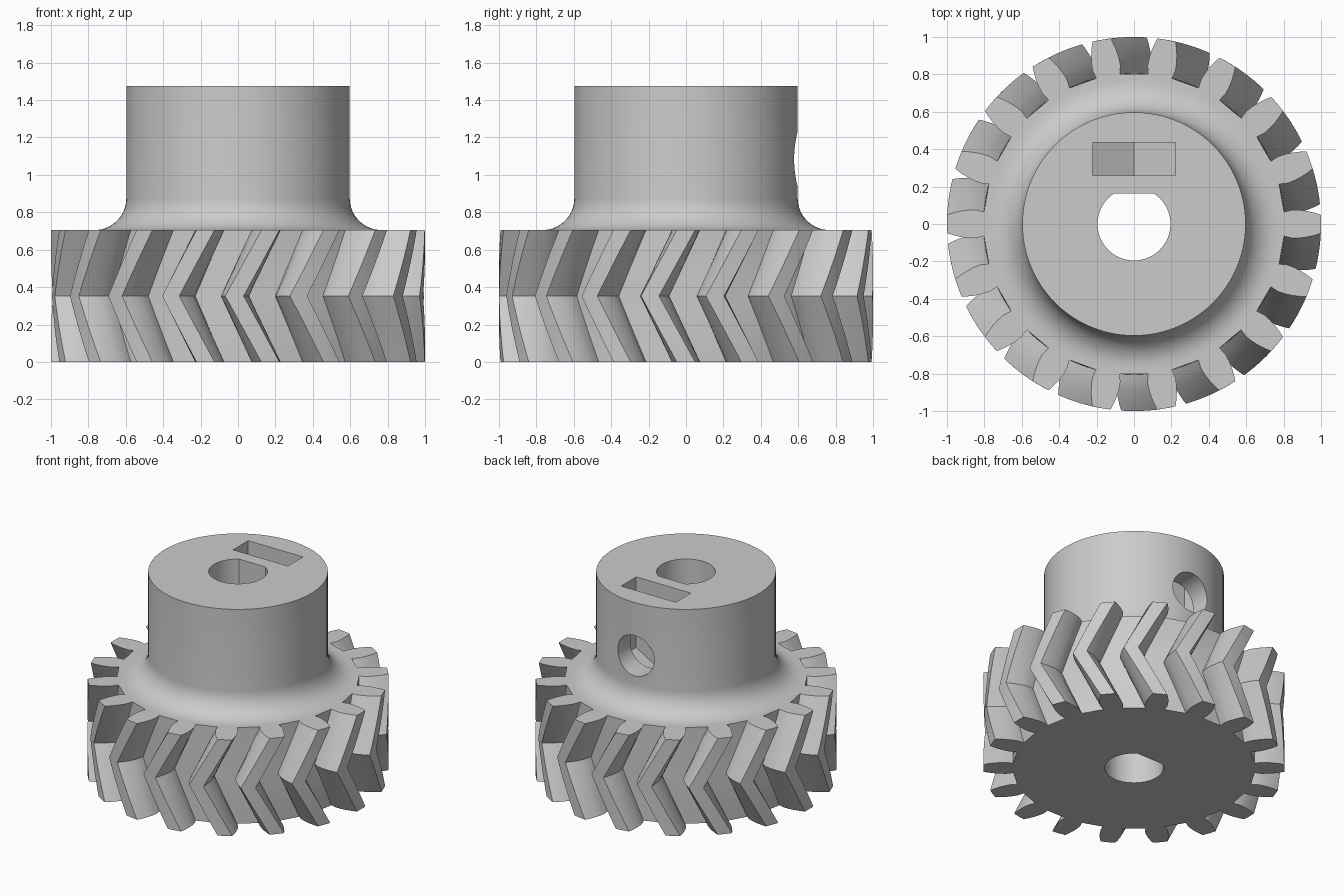
import bpy, bmesh, math
from math import sin, cos, radians, pi

old = bpy.data.objects.get("Cube")
if old:
    bpy.data.objects.remove(old, do_unlink=True)

TEETH = 18
GEAR_H = 0.705
TOP = 1.475
TWIST = radians(-11.1)
STEPS = 6

grey = bpy.data.materials.new("plain_grey")
grey.use_nodes = True
colour = (0.6, 0.6, 0.6, 1)
grey.diffuse_color = colour
grey.node_tree.nodes["Principled BSDF"].inputs["Base Color"].default_value = colour


def stack(name, loops):
    """Closed solid skinned through equal-length loops of points."""
    bm = bmesh.new()
    rings = [[bm.verts.new(p) for p in loop] for loop in loops]
    n = len(rings[0])
    for a, b in zip(rings, rings[1:]):
        for i in range(n):
            j = (i + 1) % n
            bm.faces.new((a[i], a[j], b[j], b[i]))
    bm.faces.new(rings[0][::-1])
    bm.faces.new(rings[-1])
    bmesh.ops.recalc_face_normals(bm, faces=bm.faces)
    mesh = bpy.data.meshes.new(name)
    bm.to_mesh(mesh)
    bm.free()
    mesh.materials.append(grey)
    obj = bpy.data.objects.new(name, mesh)
    bpy.context.collection.objects.link(obj)
    return obj


def circle(r, z, n=96):
    return [(r * cos(2 * pi * i / n), r * sin(2 * pi * i / n), z) for i in range(n)]


def combine(target, tool, operation):
    mod = target.modifiers.new(tool.name, 'BOOLEAN')
    mod.object, mod.operation, mod.solver = tool, operation, 'EXACT'
    bpy.context.view_layer.objects.active = target
    bpy.ops.object.modifier_apply(modifier=mod.name)
    bpy.data.objects.remove(tool, do_unlink=True)


# Herringbone teeth: flank as (radius, half angle in degrees)
flank = [(0.805, 4.6), (0.85, 5.1), (0.89, 4.8), (0.93, 4.25), (0.97, 3.5), (1.0, 2.8)]
tooth = [(r, -a) for r, a in flank] + [(1.0, 0)] + [(r, a) for r, a in flank[::-1]]


def gear_loop(t):
    turn = TWIST * (1 - abs(2 * t - 1))
    pts = []
    for k in range(TEETH):
        for r, a in tooth:
            ang = 2 * pi * k / TEETH + radians(a) + turn
            pts.append((r * cos(ang), r * sin(ang), GEAR_H * t))
    return pts


gear = stack("herringbone_gear", [gear_loop(i / (2 * STEPS)) for i in range(2 * STEPS + 1)])

# Hub with a concave fillet where it meets the gear
HUB_R, FILLET = 0.597, 0.17
profile = [(HUB_R + FILLET, 0.5)]
for i in range(11):
    a = pi / 2 * i / 10
    profile.append((HUB_R + FILLET * (1 - sin(a)), GEAR_H + FILLET * (1 - cos(a))))
profile.append((HUB_R, TOP))
hub = stack("hub", [circle(r, z) for r, z in profile])
combine(gear, hub, 'UNION')

# D-shaped shaft bore
BORE, FLAT = 0.195, 0.163
start = math.asin(FLAT / BORE)
sweep = 2 * pi - (pi - 2 * start)
arc = [pi - start + sweep * i / 48 for i in range(49)]
bore = stack("shaft_bore", [[(BORE * cos(a), BORE * sin(a), z) for a in arc] for z in (-0.2, TOP + 0.2)])
combine(gear, bore, 'DIFFERENCE')

# Nut slot, open at the top and pointed at the bottom
SCREW_Z, HALF = 1.085, 0.222
tip = HALF / cos(pi / 6)
outline = [(-HALF, TOP + 0.2), (-HALF, SCREW_Z - tip / 2), (0, SCREW_Z - tip),
           (HALF, SCREW_Z - tip / 2), (HALF, TOP + 0.2)]
slot = stack("nut_slot", [[(x, y, z) for x, z in outline] for y in (0.26, 0.435)])
combine(gear, slot, 'DIFFERENCE')

# Screw hole from the back into the bore
screw = stack("screw_hole", [[(x, y, SCREW_Z + z) for x, z, _ in circle(0.148, 0, 48)] for y in (0.05, 0.8)])
combine(gear, screw, 'DIFFERENCE')

bpy.ops.object.select_all(action='DESELECT')
gear.select_set(True)
bpy.context.view_layer.objects.active = gear
bpy.ops.object.shade_smooth_by_angle(angle=radians(25))
